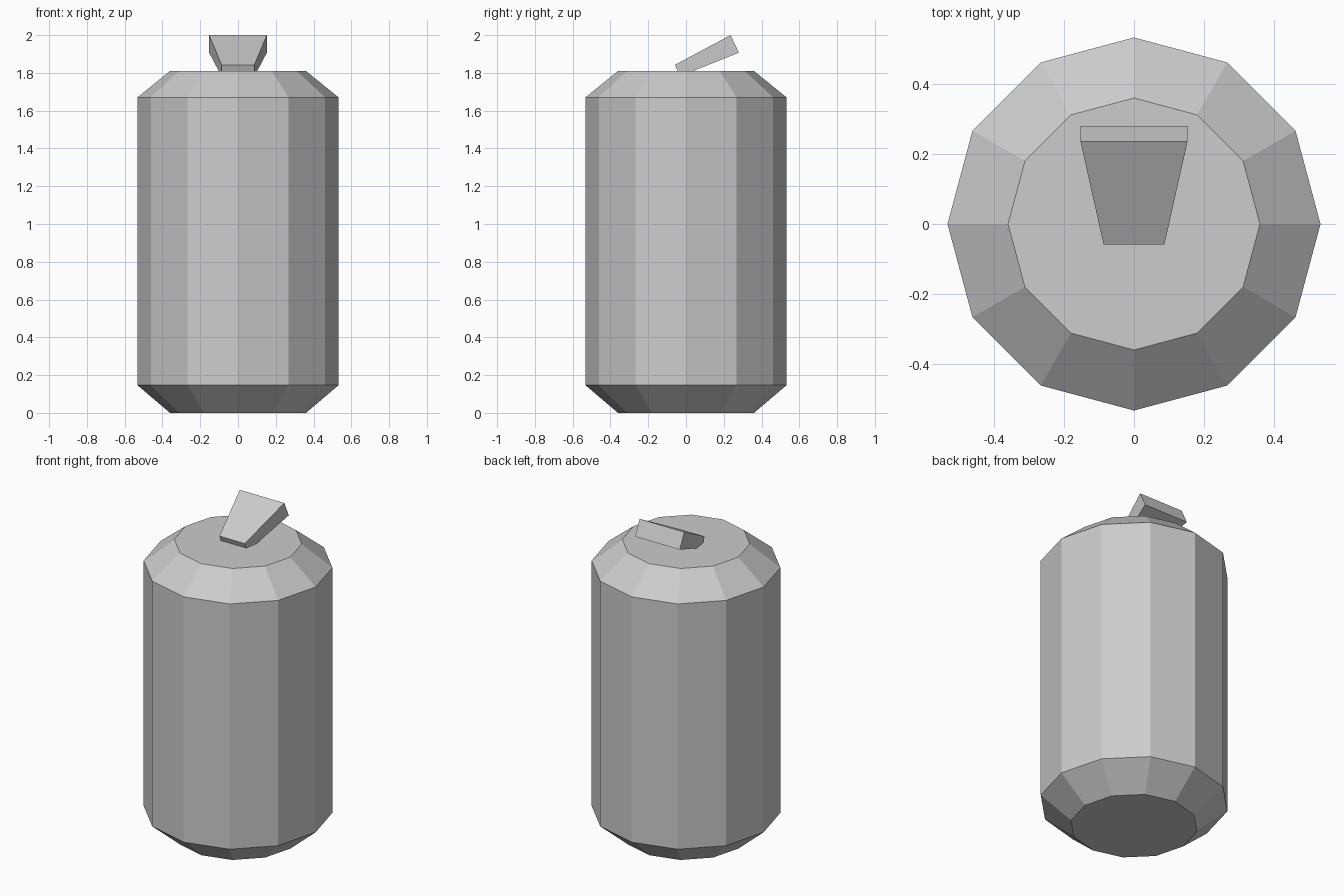
import bpy
import bmesh
from math import cos, sin, pi

cube = bpy.data.objects.get("Cube")
if cube:
    bpy.data.objects.remove(cube, do_unlink=True)

SIDES = 12

metal = bpy.data.materials.new("plain_grey")
metal.use_nodes = True
metal.diffuse_color = (0.604, 0.604, 0.604, 1)
metal.node_tree.nodes["Principled BSDF"].inputs["Base Color"].default_value = metal.diffuse_color


def loft(name, rings):
    """Join matching rings of points into a closed solid with flat faces."""
    bm = bmesh.new()
    loops = [[bm.verts.new(p) for p in ring] for ring in rings]
    for low, high in zip(loops, loops[1:]):
        n = len(low)
        for i in range(n):
            j = (i + 1) % n
            bm.faces.new((low[i], low[j], high[j], high[i]))
    bm.faces.new(loops[0][::-1])
    bm.faces.new(loops[-1])
    bmesh.ops.recalc_face_normals(bm, faces=bm.faces[:])
    mesh = bpy.data.meshes.new(name)
    bm.to_mesh(mesh)
    bm.free()
    mesh.materials.append(metal)
    obj = bpy.data.objects.new(name, mesh)
    bpy.context.collection.objects.link(obj)
    return obj


def ring(radius, z):
    return [(radius * cos(2 * pi * i / SIDES), radius * sin(2 * pi * i / SIDES), z)
            for i in range(SIDES)]


def tab_end(half_width, top, bottom):
    """Rectangular end of the tab from its top and bottom (y, z) edges."""
    return [(-half_width, *top), (half_width, *top),
            (half_width, *bottom), (-half_width, *bottom)]


# Can body with tapered base and shoulder
profile = [(0.36, 0), (0.533, 0.147), (0.533, 1.67), (0.36, 1.81)]
loft("can_body", [ring(r, z) for r, z in profile])

# Raised pull tab, narrow end sunk into the lid
loft("pull_tab", [
    tab_end(0.087, (-0.058, 1.843), (-0.033, 1.782)),
    tab_end(0.153, (0.236, 2.0), (0.28, 1.907)),
])
